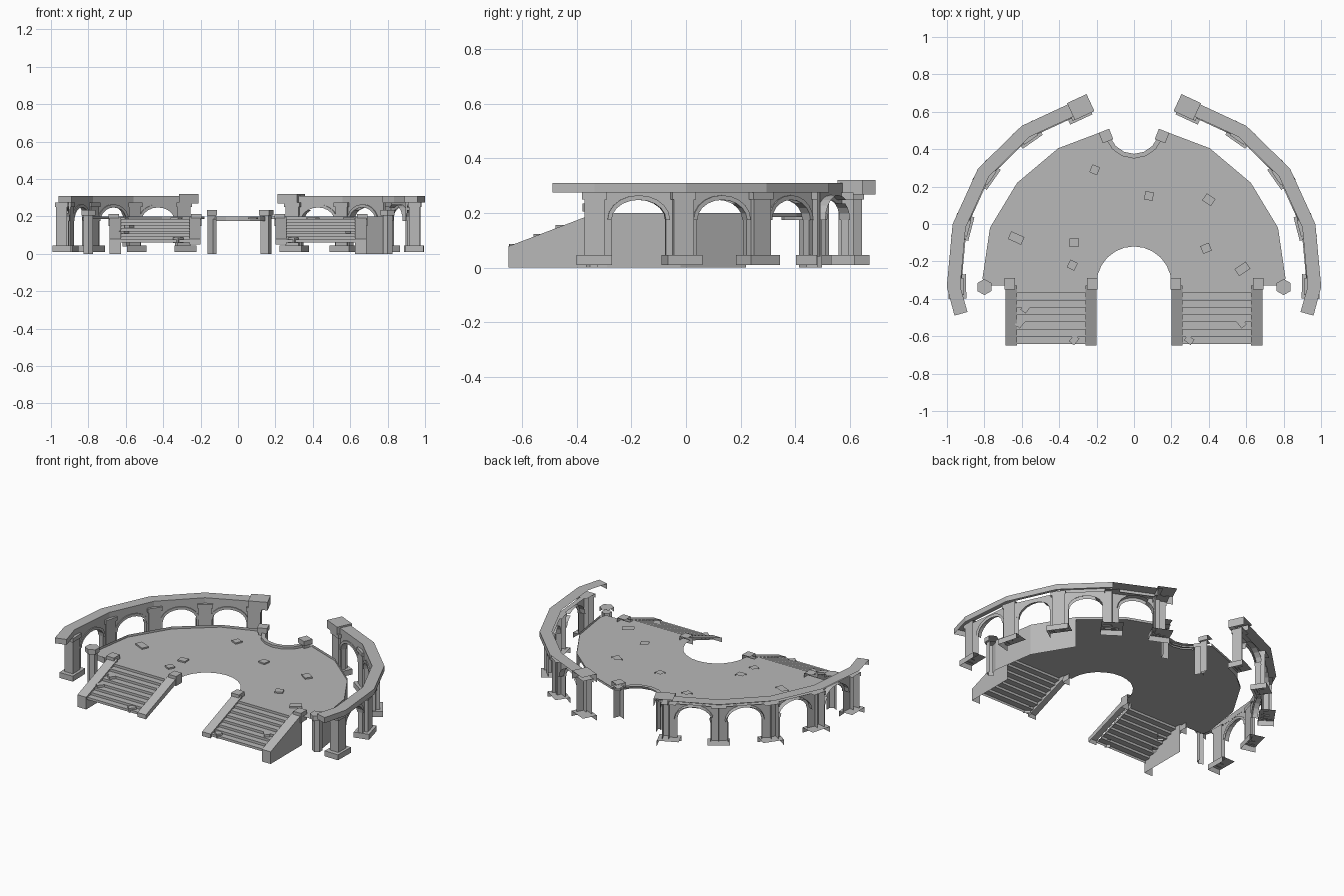
import bpy, bmesh, math, random
from mathutils import Vector

random.seed(4)
cube = bpy.data.objects.get("Cube")
if cube:
    bpy.data.objects.remove(cube, do_unlink=True)

stone = bpy.data.materials.new("grey_stone")
stone.use_nodes = True
stone.diffuse_color = (0.48, 0.48, 0.48, 1)
stone.node_tree.nodes["Principled BSDF"].inputs["Base Color"].default_value = (0.48, 0.48, 0.48, 1)

# Shells stay open on the sides turned away from this direction
OPEN_FROM = Vector((1, -1, 0.8))
DECK = 0.185


def finish(name, bm):
    mesh = bpy.data.meshes.new(name)
    bm.to_mesh(mesh)
    bm.free()
    mesh.materials.append(stone)
    obj = bpy.data.objects.new(name, mesh)
    bpy.context.collection.objects.link(obj)
    return obj


def solid(name, outline, push, side=1, drop=None):
    """Extrude an outline, mirror it by side, and open its far faces."""
    bm = bmesh.new()
    flip = lambda p: Vector((p[0] * side, p[1], p[2]))
    base = bm.faces.new([bm.verts.new(flip(p)) for p in outline])
    top = bmesh.ops.extrude_face_region(bm, geom=[base], use_keep_orig=True)["geom"]
    bmesh.ops.translate(bm, vec=flip(push), verts=[v for v in top if isinstance(v, bmesh.types.BMVert)])
    bmesh.ops.recalc_face_normals(bm, faces=bm.faces)
    bm.normal_update()
    gone = [f for f in bm.faces if f.normal.dot(OPEN_FROM) < -0.02 or (drop and drop(f))]
    bmesh.ops.delete(bm, geom=gone, context='FACES')
    return finish(name, bm)


def prism(name, pts, z0, z1, side=1, drop=None):
    return solid(name, [(p[0], p[1], z0) for p in pts], (0, 0, z1 - z0), side, drop)


def block(name, c, t, along, across, z0, z1, side=1):
    """Box in plan, turned so that its length follows direction t."""
    c, t = Vector(c), Vector(t).normalized()
    n = Vector((-t.y, t.x))
    pts = [c + t * along / 2 * a + n * across / 2 * b for a, b in ((-1, -1), (1, -1), (1, 1), (-1, 1))]
    return prism(name, pts, z0, z1, side)


def fence(name, pts, z0, z1):
    """Thin upright lip along a path."""
    bm = bmesh.new()
    rows = [(bm.verts.new((x, y, z0)), bm.verts.new((x, y, z1))) for x, y in pts]
    for a, b in zip(rows, rows[1:]):
        bm.faces.new((a[0], b[0], b[1], a[1]))
    return finish(name, bm)


def tangents(path):
    out = []
    for i in range(len(path)):
        a, b = path[max(i - 1, 0)], path[min(i + 1, len(path) - 1)]
        out.append((b - a).normalized())
    return out


def offset(path, d):
    return [p + Vector((-t.y, t.x)) * d for p, t in zip(path, tangents(path))]


def arc(cx, cy, r, a0, a1, n):
    angles = [math.radians(a0 + (a1 - a0) * i / n) for i in range(n + 1)]
    return [(cx + r * math.cos(a), cy + r * math.sin(a)) for a in angles]


# Deck: outer edge, back notch and front bay
edge = [(0.8, -0.33), (0.81, -0.29), (0.77, -0.02), (0.625, 0.22), (0.405, 0.405), (0.18, 0.49)]
mirrored = [(-x, y) for x, y in reversed(edge)]
notch = arc(0, 0.51, 0.15, -15, -165, 6)
bay = arc(0, -0.32, 0.2, 180, 0, 12)
prism("deck", edge + notch + mirrored + [(-0.2, -0.33)] + bay + [(0.2, -0.33)], 0, DECK,
      drop=lambda f: abs(f.normal.z) < 0.1 and abs(f.calc_center_median().x) < 0.6
      and f.calc_center_median().y < 0)
fence("left_lip", edge[1:], DECK, 0.2)
fence("right_lip", mirrored[:-1], DECK, 0.2)
prism("notch_curb", arc(0, 0.51, 0.135, -20, -160, 6) + arc(0, 0.51, 0.16, -160, -20, 6), DECK - 0.01, 0.2)

# Arcade centre line, from the broken front end to the back
line = [Vector(p) for p in ((0.925, -0.48), (0.965, -0.335), (0.935, -0.01),
                            (0.805, 0.275), (0.58, 0.495), (0.31, 0.62))]
feet = offset(line, 0.02)
turns = tangents(line)


def arch(side, number, a, b):
    t = (b - a).normalized()
    n = Vector((-t.y, t.x))
    mid, half, r, spring = (a + b) / 2, (b - a).length / 2, 0.1, 0.175

    def curve(radius, rise):
        return [(radius * math.cos(math.pi * i / 10), spring + rise * math.sin(math.pi * i / 10))
                for i in range(11)]

    def panel(name, uz, depth):
        outline = []
        for u, z in uz:
            p = mid + t * u - n * depth / 2
            outline.append((p.x, p.y, z))
        solid(name, outline, (n.x * depth, n.y * depth, 0), side)

    wall = [(half, 0.04), (r, 0.04)] + curve(r, 0.073) + [(-r, 0.04), (-half, 0.04), (-half, 0.275), (half, 0.275)]
    panel(f"arch_wall_{number}", wall, 0.03)
    panel(f"arch_moulding_{number}", curve(r, 0.073) + curve(r + 0.015, 0.09)[::-1], 0.042)


for side, word in ((1, "left"), (-1, "right")):
    # Arcade: beam, pillars and arches
    prism(word + "_beam", offset(line, 0.036) + offset(line, -0.036)[::-1], 0.275, 0.31, side)
    for i in range(1, 6):
        block(f"{word}_pillar_{i}", feet[i], turns[i], 0.075, 0.06, 0.04, 0.275, side)
        block(f"{word}_pillar_base_{i}", feet[i], turns[i], 0.13, 0.095, 0.01, 0.045, side)
        block(f"{word}_capital_{i}", feet[i], turns[i], 0.09, 0.07, 0.25, 0.275, side)
    for i in range(1, 5):
        arch(side, f"{word}_{i}", feet[i], feet[i + 1])
    block(word + "_end_block", (0.285, 0.625), turns[5], 0.115, 0.1, 0.268, 0.32, side)

    # Deck posts
    block(word + "_notch_post", (0.15, 0.47), (1, -0.4), 0.045, 0.045, 0, 0.205, side)
    block(word + "_notch_post_cap", (0.15, 0.47), (1, -0.4), 0.06, 0.06, 0.205, 0.235, side)
    for x in (0.223, 0.665):
        block(f"{word}_stair_post", (x, -0.32), (1, 0), 0.055, 0.06, 0.15, 0.212, side)
    prism(word + "_corner_post", arc(0.8, -0.337, 0.03, 30, 330, 5), 0, 0.205, side)
    prism(word + "_corner_post_cap", arc(0.8, -0.337, 0.043, 30, 330, 5), 0.205, 0.235, side)

    # Stairs: a zigzag of treads between two sloping stringers
    steps, y0, z0, run, rise = 8, -0.33, DECK, 0.039, 0.0155
    profile = []
    for i in range(steps):
        y, z = y0 - i * run, z0 - i * rise
        profile += [(0.255, y, z), (0.255, y - run, z)]
    profile += [(0.255, y0 - steps * run, z0 - steps * rise), (0.255, y0, z0 - 0.02)]
    solid(word + "_steps", profile, (0.375, 0, 0), side)
    slope = [(-0.33, 0.2), (-0.65, 0.078)]
    inner = slope + [(-0.65, 0.05), (-0.33, 0.165)]
    outer = slope + [(-0.65, 0), (-0.33, 0)]
    solid(word + "_inner_stringer", [(0.2, y, z) for y, z in inner], (0.06, 0, 0), side)
    solid(word + "_outer_stringer", [(0.625, y, z) for y, z in outer], (0.062, 0, 0), side)

# Loose stone chips on the deck
chips = [(-0.21, 0.29), (0.08, 0.15), (0.4, 0.13), (0.58, -0.24), (0.385, -0.13),
         (-0.32, -0.1), (-0.33, -0.22), (-0.63, -0.075)]
for i, c in enumerate(chips):
    t = (1, random.uniform(-0.8, 0.8))
    block(f"deck_chip_{i}", c, t, random.uniform(0.04, 0.08), 0.045, DECK, DECK + 0.009)

# Rubble on the stairs
for i, (x, y) in enumerate([(-0.58, -0.45), (-0.61, -0.53), (-0.32, -0.62), (0.575, -0.53), (0.295, -0.62)]):
    z = DECK + (y + 0.33) * 0.4
    block(f"stair_rubble_{i}", (x, y), (0.5, random.uniform(-1, 1)), 0.045, 0.035, z - 0.01, z + 0.018)
